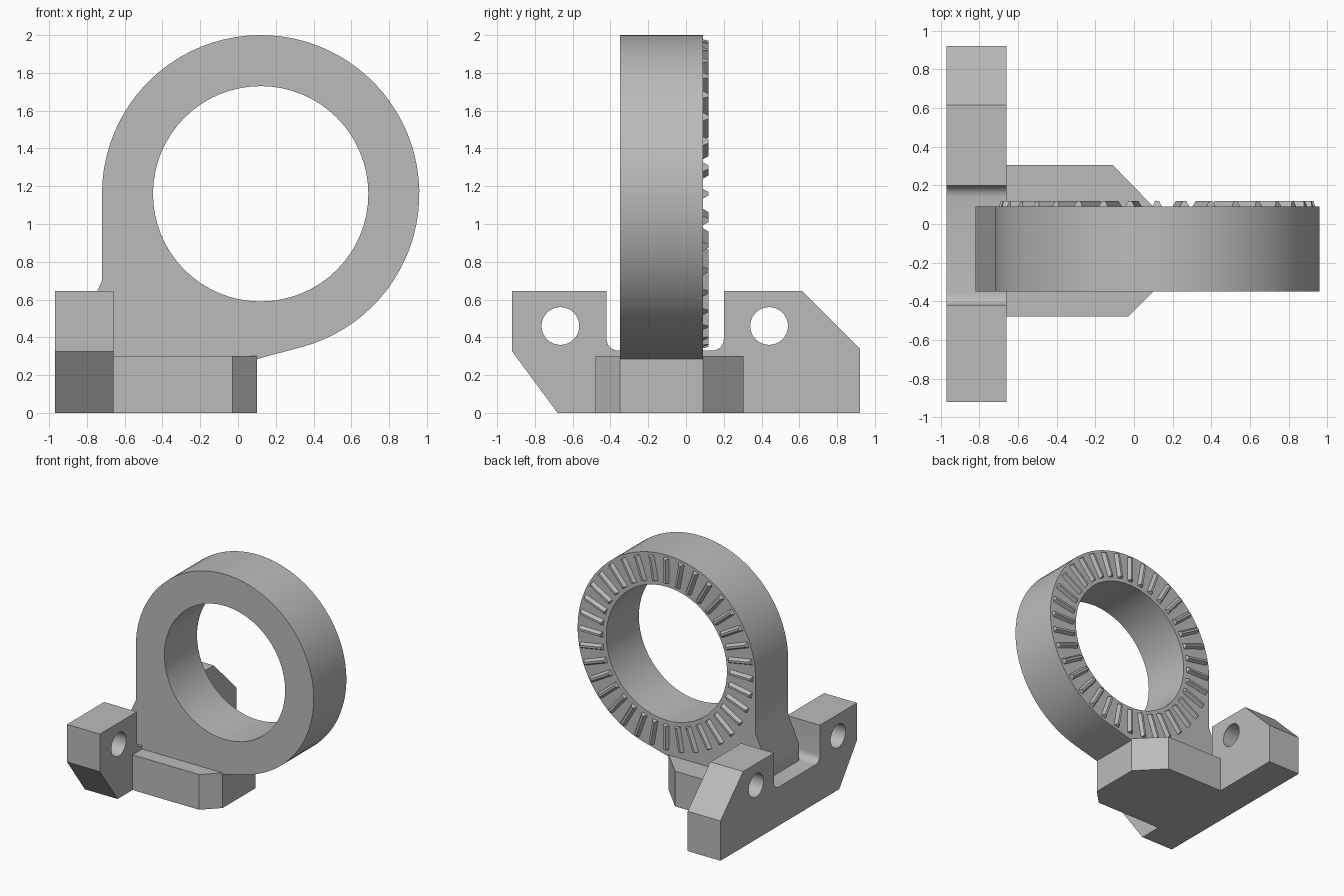
import bpy, bmesh
from math import sin, cos, pi, radians
from mathutils import Matrix, Vector

cube = bpy.data.objects.get("Cube")
if cube:
    bpy.data.objects.remove(cube, do_unlink=True)

grey = bpy.data.materials.new("plain grey")
grey.use_nodes = True
GREY = (0.5, 0.5, 0.5, 1)
grey.diffuse_color = GREY
grey.node_tree.nodes["Principled BSDF"].inputs["Base Color"].default_value = GREY


def arc(cx, cy, r, start, end, steps):
    """Points of an arc, angles in degrees."""
    angles = [radians(start + (end - start) * i / steps) for i in range(steps + 1)]
    return [(cx + r * cos(a), cy + r * sin(a)) for a in angles]


def add_object(name, bm):
    bmesh.ops.recalc_face_normals(bm, faces=bm.faces)
    mesh = bpy.data.meshes.new(name)
    bm.to_mesh(mesh)
    bm.free()
    obj = bpy.data.objects.new(name, mesh)
    bpy.context.collection.objects.link(obj)
    mesh.materials.append(grey)
    return obj


def prism(name, outline, axis, low, high):
    """Extrude a 2D outline along one axis between two positions."""
    place = {"x": lambda u, v: (low, u, v),
             "y": lambda u, v: (u, low, v),
             "z": lambda u, v: (u, v, low)}[axis]
    step = Vector([(high - low) * (axis == a) for a in "xyz"])
    bm = bmesh.new()
    face = bm.faces.new([bm.verts.new(place(u, v)) for u, v in outline])
    extruded = bmesh.ops.extrude_face_region(bm, geom=[face], use_keep_orig=True)
    verts = [g for g in extruded["geom"] if isinstance(g, bmesh.types.BMVert)]
    bmesh.ops.translate(bm, vec=step, verts=verts)
    return add_object(name, bm)


def activate(obj):
    bpy.ops.object.select_all(action="DESELECT")
    obj.select_set(True)
    bpy.context.view_layer.objects.active = obj


def cut(obj, cutter):
    mod = obj.modifiers.new("hole", "BOOLEAN")
    mod.operation = "DIFFERENCE"
    mod.solver = "EXACT"
    mod.object = cutter
    activate(obj)
    bpy.ops.object.modifier_apply(modifier=mod.name)
    bpy.data.objects.remove(cutter, do_unlink=True)


def smooth(obj):
    activate(obj)
    bpy.ops.object.shade_smooth_by_angle(angle=radians(25))


CX, CZ = 0.12, 1.16          # ring centre
OUTER, INNER = 0.84, 0.57
FRONT, BACK = -0.35, 0.09

# Ring with its straight wall and flared foot
outline = arc(CX, CZ, OUTER, -75, 180, 60)
outline += [(-0.72, 0.70), (-0.82, 0.48), (-0.82, 0.15), (0.10, 0.15), (0.10, 0.285)]
ring = prism("ring_body", outline, "y", FRONT, BACK)
cut(ring, prism("bore_cutter", arc(CX, CZ, INNER, 0, 354.375, 63), "y", -1, 1))
smooth(ring)

# Cross flange with a rounded slot and two bolt holes
outline = [(-0.92, 0.645), (-0.42, 0.645)]
outline += arc(-0.36, 0.39, 0.06, 180, 270, 6)
outline += arc(0.14, 0.39, 0.06, 270, 360, 6)
outline += [(0.20, 0.645), (0.615, 0.645), (0.92, 0.34), (0.92, 0), (-0.68, 0), (-0.92, 0.325)]
flange = prism("cross_flange", outline, "x", -0.97, -0.66)
for y in (-0.665, 0.44):
    cut(flange, prism("bolt_cutter", arc(y, 0.46, 0.10, 0, 348.75, 31), "x", -2, 1))
smooth(flange)

# Foot plate with chamfered corners
prism("foot_plate", [(-0.66, 0.305), (-0.11, 0.305), (0.10, 0.09), (0.10, -0.35),
                     (-0.03, -0.48), (-0.66, -0.48)], "z", 0, 0.30)

# Radial teeth on the back of the ring
bm = bmesh.new()
TEETH = 36
for i in range(TEETH):
    tooth = bmesh.ops.create_cube(bm, size=1)["verts"]
    for v in tooth:
        top = v.co.y > 0
        v.co = ((0.71 + v.co.x * (0.20 if top else 0.22)),
                BACK + 0.03 if top else BACK - 0.01,
                v.co.z * (0.018 if top else 0.06))
    turn = Matrix.Translation((CX, 0, CZ)) @ Matrix.Rotation(2 * pi * i / TEETH, 4, "Y")
    bmesh.ops.transform(bm, matrix=turn, verts=tooth)
add_object("radial_teeth", bm)
